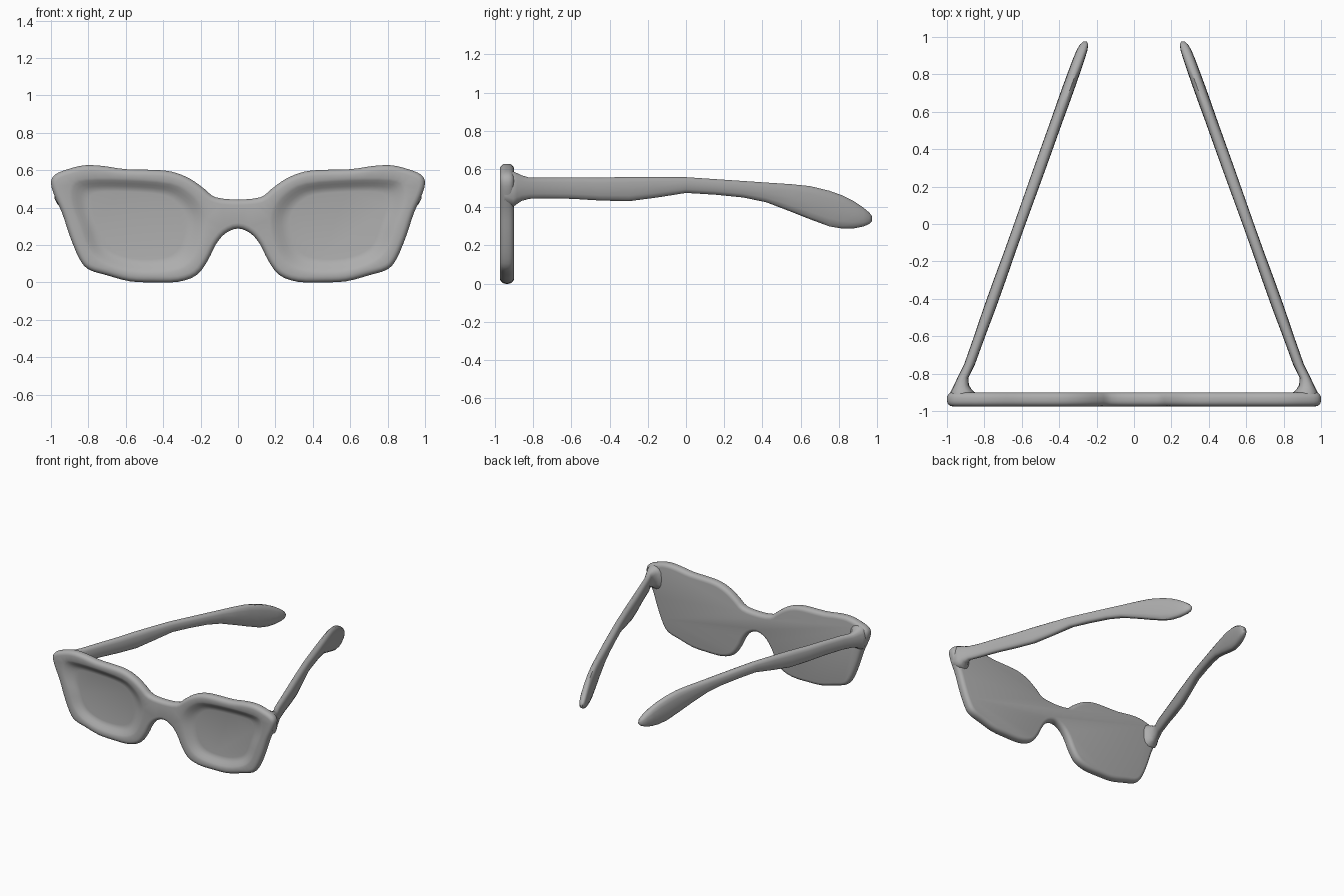
import bpy, bmesh, math
from mathutils import Vector

if "Cube" in bpy.data.objects:
    bpy.data.objects.remove(bpy.data.objects["Cube"])

grey = bpy.data.materials.new("frame grey")
grey.diffuse_color = (0.42, 0.42, 0.42, 1)
grey.use_nodes = True
grey.node_tree.nodes["Principled BSDF"].inputs["Base Color"].default_value = grey.diffuse_color


def smooth_loop(pts, steps=3):
    """Closed Catmull-Rom curve through the points."""
    pts = [Vector(p) for p in pts]
    n, out = len(pts), []
    for i in range(n):
        a, b, c, d = (pts[(i + k) % n] for k in (-1, 0, 1, 2))
        for s in range(steps):
            t = s / steps
            out.append(0.5 * (2 * b + (c - a) * t + (2 * a - 5 * b + 4 * c - d) * t * t
                              + (3 * b - a - 3 * c + d) * t ** 3))
    return out


def inset(loop, dist):
    """Move a clockwise loop inwards."""
    out = []
    for i, p in enumerate(loop):
        t = (loop[(i + 1) % len(loop)] - loop[i - 1]).normalized()
        out.append(p + Vector((t.y, -t.x)) * dist)
    return out


def ring(bm, loop, y):
    return [bm.verts.new((p.x, y, p.y)) for p in loop]


def bridge(bm, a, b):
    for i in range(len(a)):
        j = (i + 1) % len(a)
        bm.faces.new((a[i], a[j], b[j], b[i]))


def finish(bm, name, angle):
    bmesh.ops.recalc_face_normals(bm, faces=bm.faces[:])
    me = bpy.data.meshes.new(name)
    bm.to_mesh(me)
    bm.free()
    me.materials.append(grey)
    ob = bpy.data.objects.new(name, me)
    bpy.context.collection.objects.link(ob)
    bpy.ops.object.select_all(action='DESELECT')
    ob.select_set(True)
    bpy.context.view_layer.objects.active = ob
    bpy.ops.object.shade_smooth_by_angle(angle=math.radians(angle))
    return ob


# Front frame: rounded plate with two dished lens pockets
half = [(0.12, .455), (0.18, .50), (0.25, .55), (0.33, .585), (0.42, .60), (0.60, .605),
        (0.72, .622), (0.82, .626), (0.91, .605), (0.98, .575), (1.0, .53), (0.98, .46),
        (0.94, .37), (0.90, .25), (0.85, .13), (0.80, .07), (0.70, .038), (0.58, .006),
        (0.46, 0), (0.32, .003), (0.22, .04), (0.16, .12), (0.12, .20), (0.07, .26)]
outline = [(0, .443)] + half + [(0, .288)] + [(-x, z) for x, z in reversed(half)]
outline = smooth_loop(outline)
lens = smooth_loop([(0.17, .30), (0.185, .40), (0.25, .48), (0.36, .535), (0.6, .555),
                    (0.82, .555), (0.895, .52), (0.895, .42), (0.85, .30), (0.805, .18),
                    (0.73, .105), (0.58, .055), (0.40, .05), (0.28, .08), (0.21, .16)])

FRONT, BACK, R = -0.975, -0.90, 0.03
bm = bmesh.new()
rings = []
for k in range(5):
    a = math.pi / 2 * k / 4
    rings.append(ring(bm, inset(outline, R * (1 - math.sin(a))), FRONT + R * (1 - math.cos(a))))
for k in range(4, -1, -1):
    a = math.pi / 2 * k / 4
    rings.append(ring(bm, inset(outline, R * (1 - math.sin(a))), BACK - R * (1 - math.cos(a))))
for a, b in zip(rings, rings[1:]):
    bridge(bm, a, b)
bm.faces.new(rings[-1])

# Lens pockets sink in soft steps to a flat lens
centre = Vector((0.54, 0.31))
rims = [rings[0]]
for side in (1, -1):
    steps = []
    for scale, depth in ((1, 0), (.95, .006), (.89, .016), (.83, .027), (.77, .035), (.71, .038)):
        loop = [centre + (p - centre) * scale for p in lens]
        steps.append(ring(bm, [Vector((p.x * side, p.y)) for p in loop], FRONT + depth))
    for a, b in zip(steps, steps[1:]):
        bridge(bm, a, b)
    bm.faces.new(steps[-1])
    rims.append(steps[0])
edges = []
for r in rims:
    for i in range(len(r)):
        a, b = r[i - 1], r[i]
        edges.append(bm.edges.get((a, b)) or bm.edges.new((a, b)))
bmesh.ops.triangle_fill(bm, edges=edges, use_beauty=True, normal=(0, -1, 0))
finish(bm, "front_frame", 40)


# Temples: y, top, bottom, inner x, outer x; flared at the hinge, paddle-shaped at the tip
def span(y, w=0.031):
    x = 0.94 - 0.358 * (y + 0.92)
    return x - w, x + w


stations = [(-.95, .59, .42, .87, .985), (-.905, .59, .40, .845, .985), (-.885, .58, .415, .868, .975),
            (-.86, .568, .432, .883, .962), (-.82, .556, .443, .885, .943)]
for y, top, bottom, w in [(-.75, .556, .445, .029), (-.6, .557, .443, .03), (-.45, .556, .434, .033),
                          (-.3, .56, .43, .033), (-.15, .56, .45, .031), (0, .558, .474, .031),
                          (.15, .548, .465, .032), (.3, .538, .45, .033), (.42, .53, .425, .033),
                          (.55, .522, .375, .033), (.65, .512, .335, .034), (.75, .488, .298, .034),
                          (.82, .463, .286, .033), (.88, .432, .288, .032), (.93, .398, .298, .029),
                          (.96, .372, .312, .022), (.975, .352, .328, .01)]:
    stations.append((y, top, bottom, *span(y, w)))

SIDES = 14
for side, name in ((1, "right_temple"), (-1, "left_temple")):
    bm = bmesh.new()
    rings = []
    for y, top, bottom, x0, x1 in stations:
        loop = []
        for k in range(SIDES):
            a = 2 * math.pi * k / SIDES
            c, s = math.cos(a), math.sin(a)
            u = math.copysign(abs(c) ** 0.75, c)
            v = math.copysign(abs(s) ** 0.75, s)
            loop.append(Vector((side * ((x0 + x1) / 2 + u * (x1 - x0) / 2),
                                (top + bottom) / 2 + v * (top - bottom) / 2)))
        rings.append(ring(bm, loop, y))
    for a, b in zip(rings, rings[1:]):
        bridge(bm, a, b)
    bm.faces.new(rings[0])
    bm.faces.new(rings[-1])
    finish(bm, name, 50)
